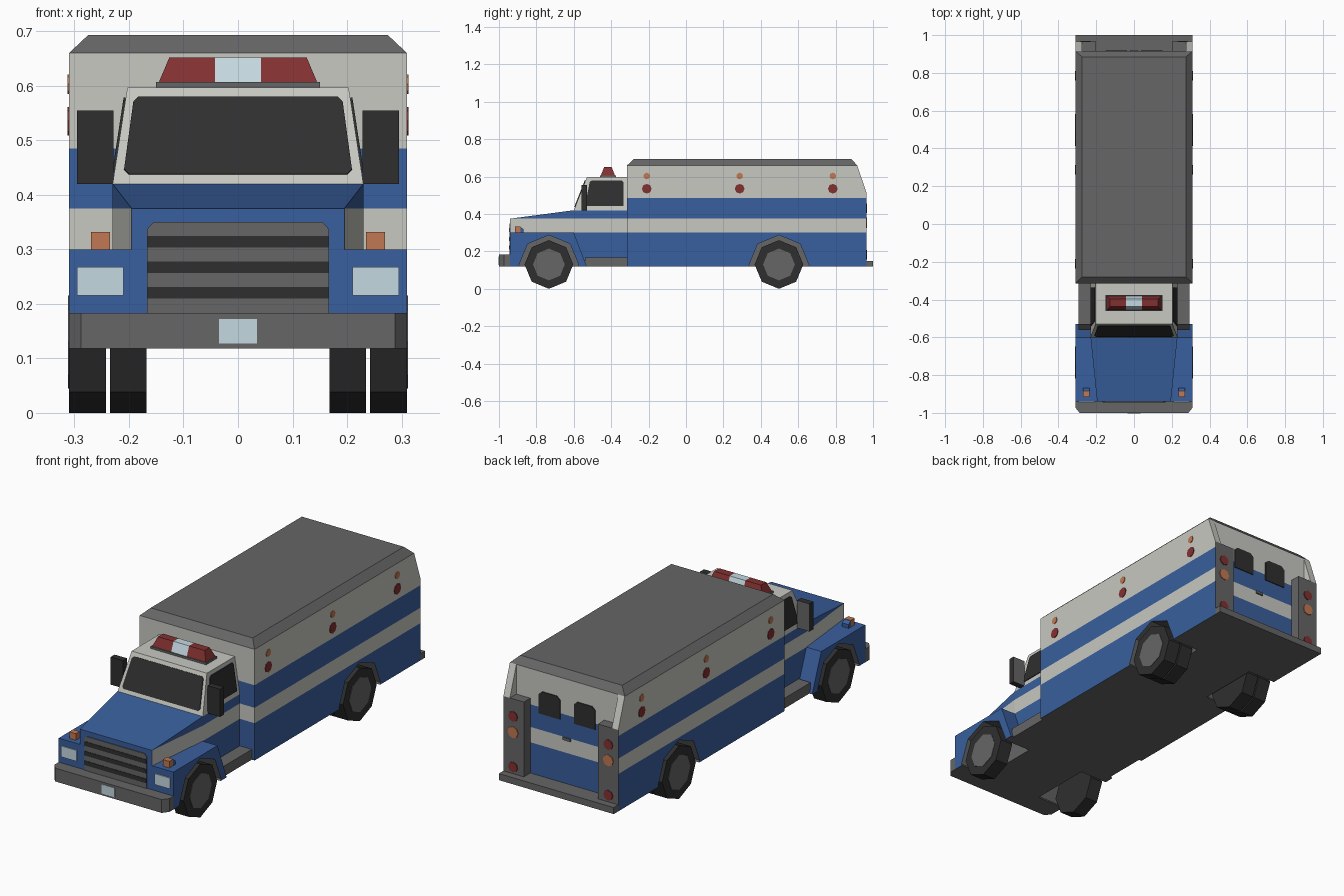
import bpy, bmesh, math
from mathutils import Vector

if "Cube" in bpy.data.objects:
    bpy.data.objects.remove(bpy.data.objects["Cube"])


def material(name, rgb):
    lin = [((c / 255 + 0.055) / 1.055) ** 2.4 for c in rgb]
    m = bpy.data.materials.new(name)
    m.use_nodes = True
    m.diffuse_color = (*lin, 1)
    for node in m.node_tree.nodes:
        if node.type == 'BSDF_PRINCIPLED':
            node.inputs["Base Color"].default_value = (*lin, 1)
            node.inputs["Roughness"].default_value = 0.8
    return m


WHITE = material("off_white", (200, 200, 194))
BLUE = material("blue", (57, 95, 157))
GREY = material("grey", (102, 102, 102))
BLACK = material("black", (47, 47, 47))
RED = material("red", (130, 48, 48))
ORANGE = material("orange", (192, 120, 82))
GLASS = material("pale_blue", (196, 216, 224))

FLOOR, STRIPE_LOW, STRIPE_HIGH, BAND_TOP, EAVES, ROOF = .118, .30, .375, .485, .66, .693
HALF = .31


def hull(name, points, paint, z_cuts=(), x_cuts=()):
    """Convex solid around points; paint is a material or a rule(centre, normal)."""
    bm = bmesh.new()
    for p in points:
        bm.verts.new(p)
    bmesh.ops.convex_hull(bm, input=bm.verts[:])
    bmesh.ops.dissolve_limit(bm, angle_limit=.01, verts=bm.verts[:], edges=bm.edges[:])
    bmesh.ops.delete(bm, geom=[v for v in bm.verts if not v.link_faces], context='VERTS')
    cuts = [((0, 0, z), (0, 0, 1)) for z in z_cuts] + [((x, 0, 0), (1, 0, 0)) for x in x_cuts]
    for co, no in cuts:
        bmesh.ops.bisect_plane(bm, geom=bm.verts[:] + bm.edges[:] + bm.faces[:],
                               plane_co=co, plane_no=no)
    bmesh.ops.recalc_face_normals(bm, faces=bm.faces[:])
    bm.normal_update()
    mesh = bpy.data.meshes.new(name)
    used = []
    for f in bm.faces:
        m = paint(f.calc_center_median(), f.normal) if callable(paint) else paint
        if m not in used:
            used.append(m)
            mesh.materials.append(m)
        f.material_index = used.index(m)
    bm.to_mesh(mesh)
    bm.free()
    ob = bpy.data.objects.new(name, mesh)
    bpy.context.collection.objects.link(ob)
    return ob


def corners(x0, x1, y0, y1, z0, z1):
    return [(x, y, z) for x in (x0, x1) for y in (y0, y1) for z in (z0, z1)]


def box(name, x0, x1, y0, y1, z0, z1, paint, **cuts):
    return hull(name, corners(x0, x1, y0, y1, z0, z1), paint, **cuts)


def prism(name, x0, x1, profile, paint, **cuts):
    return hull(name, [(x, y, z) for x in (x0, x1) for y, z in profile], paint, **cuts)


def plate(name, points, paint, half=.004):
    """Thin plate centred on a flat outline."""
    p = [Vector(q) for q in points]
    n = (p[1] - p[0]).cross(p[2] - p[0]).normalized() * half
    return hull(name, [q + n for q in p] + [q - n for q in p], paint)


def ring(x, y, z, r, axis='x', n=8):
    out = []
    for k in range(n):
        a, b = r * math.cos(math.tau * k / n), r * math.sin(math.tau * k / n)
        out.append((x, y + a, z + b) if axis == 'x' else (x + a, y, z + b))
    return out


def cut_arch(target, s, y):
    """Octagonal wheel well, lined in grey."""
    cutter = hull("arch_cutter", ring(s * .16, y, .127, .16) + ring(s * .35, y, .127, .16), GREY)
    cutter.hide_render = True
    mod = target.modifiers.new("arch", 'BOOLEAN')
    mod.operation, mod.solver, mod.object = 'DIFFERENCE', 'EXACT', cutter
    mod.material_mode = 'TRANSFER'
    bpy.context.view_layer.objects.active = target
    bpy.ops.object.modifier_apply(modifier=mod.name)
    bpy.data.objects.remove(cutter)


def stripes(c, n):
    if n.z < -.9 or c.z > EAVES:
        return GREY
    if c.z < STRIPE_LOW or STRIPE_HIGH < c.z < BAND_TOP:
        return BLUE
    return WHITE


def hood_paint(c, n):
    return BLUE if n.z > .5 or n.y < -.9 else stripes(c, n)


FRONT_WHEEL, REAR_WHEEL = -.733, .497
BANDS = (STRIPE_LOW, STRIPE_HIGH, BAND_TOP)

# Rear box body with chamfered roof
body = hull("box_body", corners(-HALF, HALF, -.315, .915, FLOOR, EAVES)
            + corners(-.275, .275, -.28, .885, EAVES, ROOF), stripes, z_cuts=BANDS + (EAVES,))

# Hood and lower cab
hood = hull("hood_and_lower_cab",
            [(s * x, y, z) for s in (1, -1) for x, y, top in
             ((.23, -.315, .42), (.23, -.6, .42), (.195, -.94, .375)) for z in (FLOOR, top)],
            hood_paint, z_cuts=(STRIPE_LOW, STRIPE_HIGH))


# Upper cab: walls lean inward and the windshield leans back
def lean(z):
    return (z - .42) / .177


def cab_x(z):
    return .23 - .027 * lean(z)


def cab_y(z):
    return -.6 + .07 * lean(z)


hull("upper_cab", [(s * cab_x(z), y, z) for s in (1, -1) for z in (.42, .597)
                   for y in (cab_y(z), -.315)], WHITE)
outline = [(.20, .437), (.209, .446), (.192, .57), (.183, .579)]
outline += [(-x, z) for x, z in reversed(outline)]
plate("windshield", [(x, cab_y(z), z) for x, z in outline], BLACK)

# Light bar
box("light_bar_base", -.15, .15, -.46, -.375, .595, .607, GREY)
hull("light_bar", corners(-.145, .145, -.455, -.38, .607, .607)
     + corners(-.126, .126, -.437, -.398, .652, .652),
     lambda c, n: GLASS if abs(c.x) < .042 else RED, x_cuts=(-.042, .042))

# Grille with dark slots
half_grille = [(.167, .183), (.167, .337), (.155, .35)]
plate("grille", [(x, -.94, z) for x, z in half_grille + [(-x, z) for x, z in half_grille[::-1]]], GREY)
for z in (.22, .267, .314):
    box("grille_slot", -.166, .166, -.946, -.94, z - .0105, z + .0105, BLACK)

# Bumpers, plate and rear step
hull("front_bumper", corners(-HALF, HALF, -.94, -.972, FLOOR, .183)
     + corners(-.288, .288, -.99, -1, FLOOR, .183), GREY)
box("front_plate", -.035, .035, -1, -.994, .127, .172, GLASS).location.y = -.002
box("rear_bumper", -HALF, HALF, .965, 1, FLOOR, .15, GREY)
box("rear_step", -.2, .2, .915, .965, FLOOR, .15, GREY)
box("rear_door_handle", -.02, .02, .915, .922, .362, .375, GREY)

for s in (1, -1):
    # Front fender and wheel wells
    fender = prism("front_fender", s * .19, s * HALF,
                   [(-.94, FLOOR), (-.94, STRIPE_LOW), (-.6, STRIPE_LOW), (-.53, FLOOR)],
                   lambda c, n: GREY if n.z < -.9 else BLUE)
    cut_arch(fender, s, FRONT_WHEEL)
    cut_arch(hood, s, FRONT_WHEEL)
    cut_arch(body, s, REAR_WHEEL)

    # Single front tyres and double rear tyres
    for name, y, x0, x1 in (("front_tyre", FRONT_WHEEL, .242, .31),
                            ("rear_outer_tyre", REAR_WHEEL, .242, .31),
                            ("rear_inner_tyre", REAR_WHEEL, .168, .235)):
        hull(name, ring(s * x0, y, .13, .13) + ring(s * x1, y, .13, .13), BLACK)
    for y in (FRONT_WHEEL, REAR_WHEEL):
        plate("wheel_hub", ring(s * .308, y, .13, .085), GREY)

    # Rear corner wings and light pillars
    prism("rear_wing", s * .275, s * HALF,
          [(.915, FLOOR), (.965, FLOOR), (.965, .515), (.915, EAVES)],
          lambda c, n: GREY if n.y > .98 else stripes(c, n), z_cuts=BANDS)
    box("light_pillar", s * .2, s * .275, .915, .965, FLOOR, .515, GREY)
    for z, r, m in ((.43, .025, RED), (.353, .028, ORANGE), (.183, .025, RED)):
        plate("rear_lamp", ring(s * .257, .965, z, r, 'y'), m)

    # Rear door windows with clipped top corners
    plate("rear_window", [(s * .095 + x, .915, z) for x, z in
                          ((-.057, .455), (.057, .455), (.057, .55), (.04, .565),
                           (-.04, .565), (-.057, .55))], BLACK)

    # Side marker lamps
    for y in (-.21, .287, .785):
        plate("side_red_lamp", ring(s * HALF, y, .535, .026), RED, .003)
        plate("side_orange_lamp", ring(s * HALF, y, .603, .018), ORANGE, .003)

    # Cab side window, mirror and running board
    plate("cab_side_window", [(s * cab_x(z), y, z) for y, z in
                              ((-.54, .443), (-.335, .443), (-.335, .57), (-.342, .578),
                               (-.505, .578), (-.515, .57))], BLACK)
    box("side_mirror", s * .228, s * .295, -.56, -.53, .42, .555,
        lambda c, n: GREY if n.y > .9 else BLACK)
    box("running_board", s * .22, s * .295, -.54, -.315, FLOOR, .168, GREY)

    # Headlight and turn signal
    box("headlight", s * .21, s * .295, -.945, -.94, .215, .268, GLASS)
    box("turn_signal", s * .235, s * .27, -.915, -.885, .30, .332, ORANGE)
    prism("turn_signal_housing", s * .235, s * .27,
          [(-.885, .30), (-.885, .33), (-.868, .318), (-.868, .30)], BLUE)
